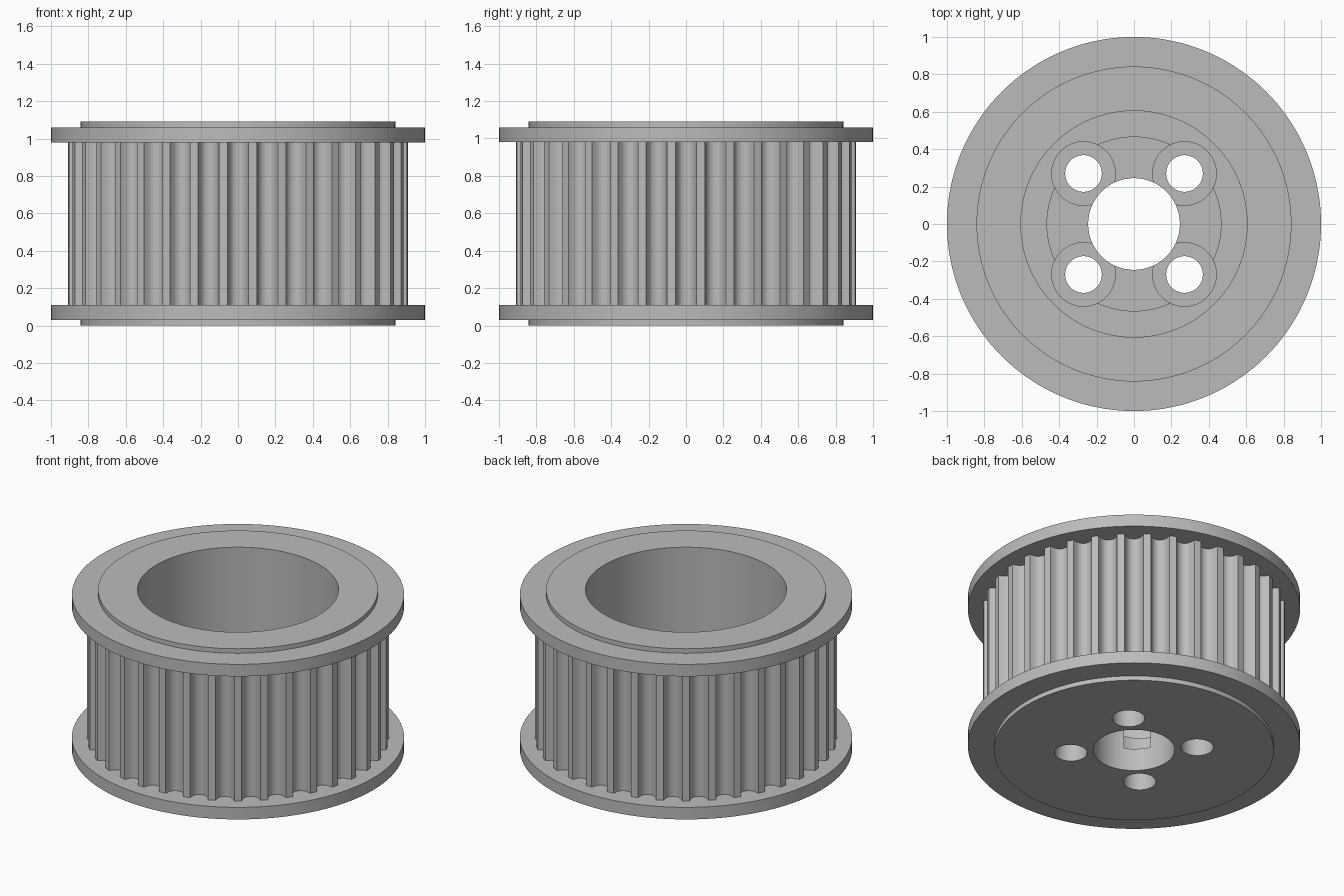
import bpy, bmesh
from math import sin, cos, tau, radians
from mathutils import Vector

SEGMENTS = 144
TEETH = 36

cube = bpy.data.objects.get("Cube")
if cube:
    bpy.data.objects.remove(cube, do_unlink=True)

steel = bpy.data.materials.new("plain_grey_metal")
steel.use_nodes = True
grey = (0.5, 0.5, 0.5, 1.0)
steel.diffuse_color = grey
steel.node_tree.nodes["Principled BSDF"].inputs["Base Color"].default_value = grey


def sweep(name, sections):
    """Closed solid of equal cross-sections joined in a ring."""
    bm = bmesh.new()
    rows = [[bm.verts.new(p) for p in section] for section in sections]
    for i, a in enumerate(rows):
        b = rows[(i + 1) % len(rows)]
        for j in range(len(a)):
            k = (j + 1) % len(a)
            bm.faces.new((a[j], b[j], b[k], a[k]))
    bmesh.ops.recalc_face_normals(bm, faces=bm.faces)
    mesh = bpy.data.meshes.new(name)
    bm.to_mesh(mesh)
    bm.free()
    mesh.materials.append(steel)
    obj = bpy.data.objects.new(name, mesh)
    bpy.context.collection.objects.link(obj)
    return obj


def lathe(name, profile):
    angles = [tau * i / SEGMENTS for i in range(SEGMENTS)]
    return sweep(name, [[(r * cos(a), r * sin(a), z) for r, z in profile] for a in angles])


def select(obj):
    bpy.ops.object.select_all(action="DESELECT")
    obj.select_set(True)
    bpy.context.view_layer.objects.active = obj


def smooth(obj):
    select(obj)
    bpy.ops.object.shade_smooth_by_angle(angle=radians(30))


def cylinder(radius, bottom, top, x, y):
    bpy.ops.mesh.primitive_cylinder_add(vertices=64, radius=radius, depth=top - bottom,
                                        location=(x, y, (bottom + top) / 2))
    obj = bpy.context.object
    obj.hide_render = True
    return obj


def cut(obj, cutter):
    select(obj)
    mod = obj.modifiers.new("cut", "BOOLEAN")
    mod.operation = "DIFFERENCE"
    mod.solver = "EXACT"
    mod.object = cutter
    bpy.ops.object.modifier_apply(modifier=mod.name)
    bpy.data.objects.remove(cutter, do_unlink=True)


# Hub: deep pocket from above, shallow recess and centre bore in the web
hub = lathe("hub", [(0.245, 0), (0.842, 0), (0.842, 1.09), (0.605, 1.09),
                    (0.605, 0.40), (0.465, 0.40), (0.465, 0.35), (0.245, 0.35)])

# Four counterbored screw holes
for x in (-0.27, 0.27):
    for y in (-0.27, 0.27):
        cut(hub, cylinder(0.17, 0.15, 0.7, x, y))
        cut(hub, cylinder(0.098, -0.1, 0.5, x, y))
smooth(hub)

# Flanges
for name, z in (("lower_flange", 0.03), ("upper_flange", 0.98)):
    smooth(lathe(name, [(0.8, z), (1.0, z), (1.0, z + 0.08), (0.8, z + 0.08)]))

# Toothed ring: round-bottomed grooves, described as (sideways, radius)
half = [(0.057, 0.908), (0.046, 0.875), (0.034, 0.858), (0.018, 0.848)]
groove = [(-s, r) for s, r in half] + [(0, 0.845)] + half[::-1]
sections = []
for i in range(TEETH):
    a = tau * i / TEETH
    out, side = Vector((cos(a), sin(a), 0)), Vector((-sin(a), cos(a), 0))
    for s, r in groove:
        outer = out * r + side * s
        inner = outer.normalized() * 0.82
        sections.append([(p.x, p.y, z) for p, z in
                         ((inner, 0.1), (outer, 0.1), (outer, 0.99), (inner, 0.99))])
smooth(sweep("toothed_ring", sections))
